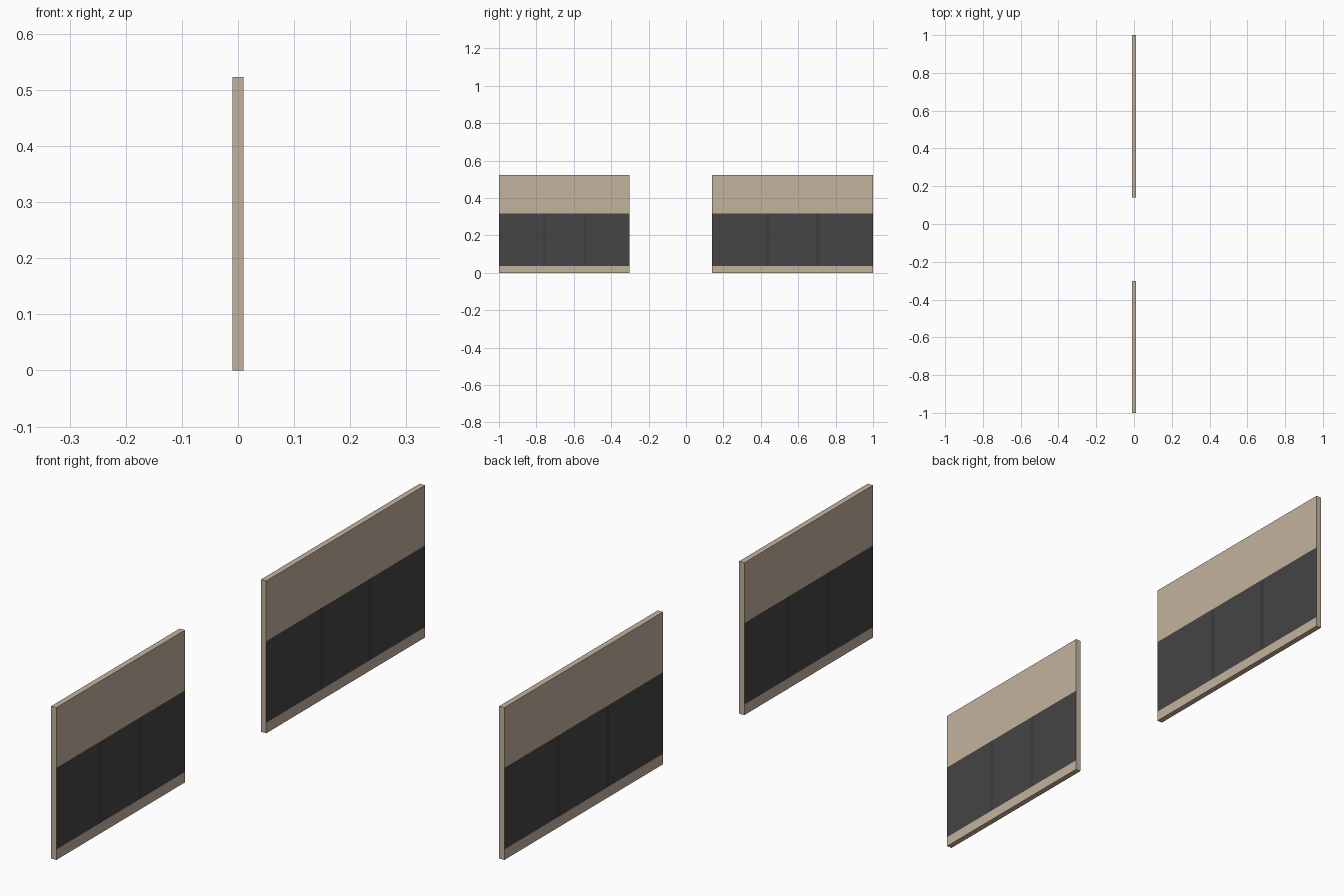
import bpy, bmesh
from mathutils import Vector

if "Cube" in bpy.data.objects:
    bpy.data.objects.remove(bpy.data.objects["Cube"])

HALF_T, HEIGHT = 0.01, 0.523
BAND = (0.036, 0.316)
BARS = ((0.337, 0.357), (0.646, 0.667))   # mullions, as fractions of the width


def material(name, rgb):
    m = bpy.data.materials.new(name)
    m.diffuse_color = (*rgb, 1)
    m.use_nodes = True
    m.node_tree.nodes["Principled BSDF"].inputs["Base Color"].default_value = m.diffuse_color
    return m


mats = [material("tan_wall", (0.55, 0.45, 0.34)),
        material("dark_glass", (0.058, 0.058, 0.058)),
        material("dark_mullion", (0.045, 0.045, 0.045))]


def wall(name, y0, y1):
    # Closed slab
    bm = bmesh.new()
    bmesh.ops.create_cube(bm, size=1)
    for v in bm.verts:
        v.co = Vector((v.co.x * 2 * HALF_T,
                       y0 + (v.co.y + 0.5) * (y1 - y0),
                       (v.co.z + 0.5) * HEIGHT))

    def cut(faces, co, no):
        geom = list({e for f in faces for e in f.edges}) + list(faces)
        geom += list({v for f in faces for v in f.verts})
        bmesh.ops.bisect_plane(bm, geom=geom, plane_co=co, plane_no=no)

    def sides():
        bm.normal_update()
        return [f for f in bm.faces if abs(f.normal.x) > 0.9]

    def band():
        return [f for f in sides() if BAND[0] < f.calc_center_median().z < BAND[1]]

    # Window band flush in both broad sides, then mullion divisions
    for z in BAND:
        cut(sides(), (0, 0, z), (0, 0, 1))
    bars = [[y0 + t * (y1 - y0) for t in b] for b in BARS]
    for y in sum(bars, []):
        cut(band(), (0, y, 0), (0, 1, 0))
    for f in band():
        y = f.calc_center_median().y
        f.material_index = 2 if any(a < y < b for a, b in bars) else 1

    bmesh.ops.recalc_face_normals(bm, faces=bm.faces)
    me = bpy.data.meshes.new(name)
    bm.to_mesh(me)
    bm.free()
    for m in mats:
        me.materials.append(m)
    bpy.context.collection.objects.link(bpy.data.objects.new(name, me))


wall("short_wall_panel", -1.0, -0.302)
wall("long_wall_panel", 0.139, 1.0)
